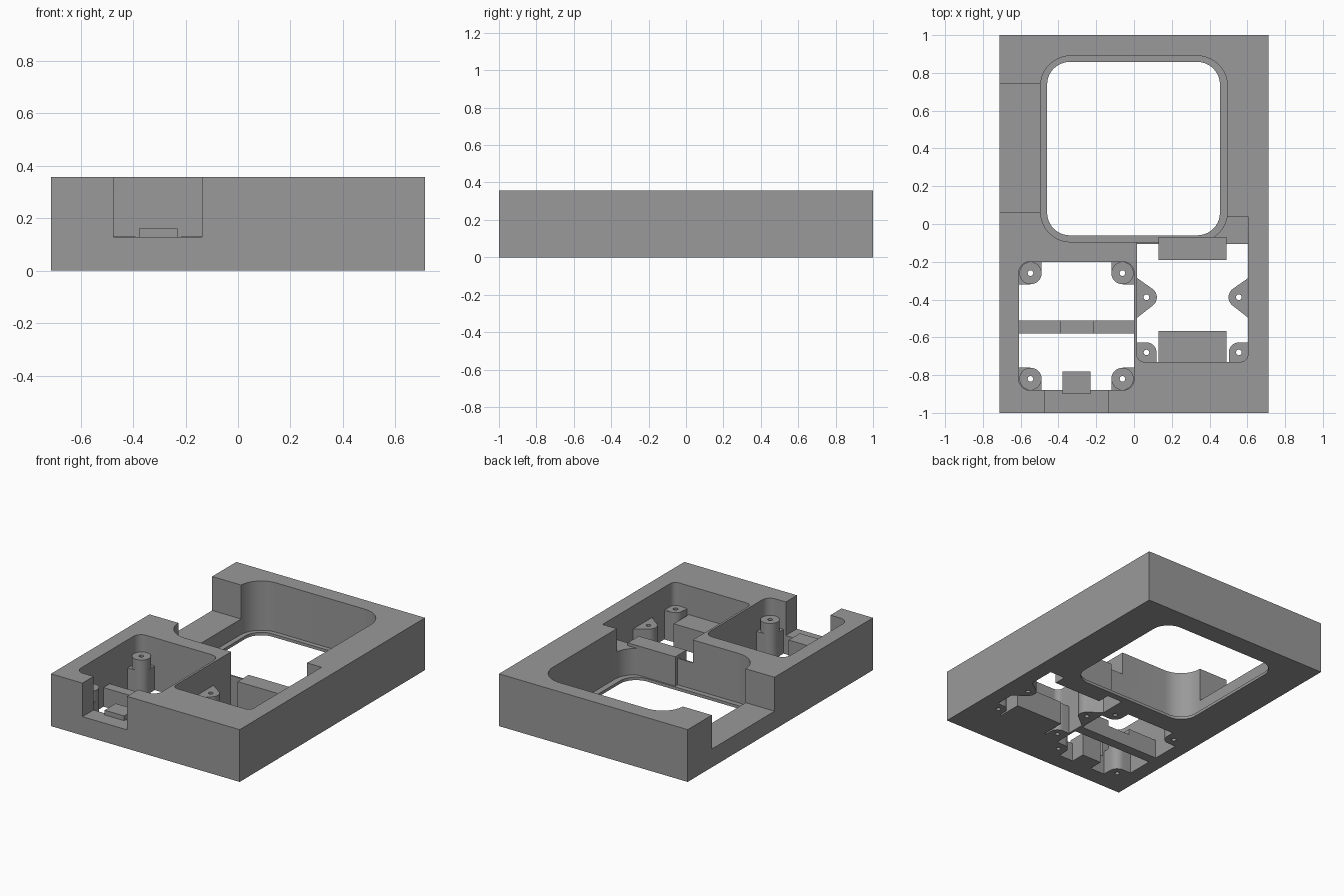
import bpy, bmesh, math

if "Cube" in bpy.data.objects:
    bpy.data.objects.remove(bpy.data.objects["Cube"])

grey = bpy.data.materials.new("plain grey")
grey.diffuse_color = (0.32, 0.32, 0.32, 1)
grey.use_nodes = True
grey.node_tree.nodes["Principled BSDF"].inputs["Base Color"].default_value = grey.diffuse_color


def prism(name, pts, z0, z1):
    """Extrude a counter-clockwise outline from z0 to z1."""
    bm = bmesh.new()
    face = bm.faces.new([bm.verts.new((x, y, z0)) for x, y in pts])
    ext = bmesh.ops.extrude_face_region(bm, geom=[face])
    for v in ext["geom"]:
        if isinstance(v, bmesh.types.BMVert):
            v.co.z = z1
    bmesh.ops.recalc_face_normals(bm, faces=bm.faces)
    me = bpy.data.meshes.new(name)
    bm.to_mesh(me)
    bm.free()
    me.materials.append(grey)
    ob = bpy.data.objects.new(name, me)
    bpy.context.collection.objects.link(ob)
    return ob


def rect(x0, x1, y0, y1, r=0, n=10):
    """Rectangle outline with rounded corners."""
    if r == 0:
        return [(x0, y0), (x1, y0), (x1, y1), (x0, y1)]
    pts = []
    for i, (cx, cy) in enumerate([(x1 - r, y1 - r), (x0 + r, y1 - r),
                                  (x0 + r, y0 + r), (x1 - r, y0 + r)]):
        for k in range(n + 1):
            a = (i + k / n) * math.pi / 2
            pts.append((cx + r * math.cos(a), cy + r * math.sin(a)))
    return pts


def circle(cx, cy, r, n=32):
    return [(cx + r * math.cos(2 * math.pi * k / n),
             cy + r * math.sin(2 * math.pi * k / n)) for k in range(n)]


def boolean(target, tool, op):
    m = target.modifiers.new(op, "BOOLEAN")
    m.object, m.operation, m.solver = tool, op, "EXACT"
    bpy.context.view_layer.objects.active = target
    bpy.ops.object.modifier_apply(modifier=m.name)
    bpy.data.objects.remove(tool)


def cut(pts, z0, z1=0.5):
    boolean(body, prism("cutter", pts, z0, z1), "DIFFERENCE")


def add(pts, z1):
    boolean(body, prism("insert", pts, 0, z1), "UNION")


# case block
body = prism("case_body", rect(-0.713, 0.713, -1, 1), 0, 0.357)

# large window with a thin lip at the bottom
cut(rect(-0.495, 0.495, -0.095, 0.89, 0.16), 0.02)
cut(rect(-0.46, 0.455, -0.06, 0.858, 0.12), -0.1)

# left and right component bays, open underneath
cut(rect(-0.61, 0.0, -0.88, -0.2, 0.058), -0.1)
cut(rect(0.015, 0.603, -0.73, 0.04, 0.04), 0.2)
cut(rect(0.015, 0.603, -0.73, -0.105, 0.04), -0.1)
cut(rect(0.015, 0.603, -0.2, 0.04), 0.2)
cut(rect(0.015, 0.603, -0.3, -0.105), -0.1)

# side and front openings in the walls
cut(rect(-0.8, -0.4, 0.063, 0.74), 0.125)
cut(rect(-0.475, -0.138, -1.1, -0.84), 0.128)

# cross bridge with a lower middle, and the support blocks
add(rect(-0.62, -0.39, -0.58, -0.512), 0.13)
add(rect(-0.40, -0.21, -0.58, -0.512), 0.09)
add(rect(-0.217, 0.005, -0.58, -0.512), 0.13)
add(rect(-0.378, -0.23, -0.9, -0.78), 0.16)
add(rect(0.13, 0.49, -0.19, -0.07), 0.22)
add(rect(0.13, 0.49, -0.74, -0.567), 0.16)


def corner_post(cx, cy, sx, sy, r, top, step):
    """Round post with square fills toward the walls on sides sx, sy."""
    for ax, ay in ((sx, -sy), (-sx, sy), (sx, sy)):
        x0, x1 = sorted((cx, cx + ax * (r + (0.004 if ax == sx else 0))))
        y0, y1 = sorted((cy, cy + ay * (r + (0.004 if ay == sy else 0))))
        add(rect(x0, x1, y0, y1), step)
    add(circle(cx, cy, r), top)


# screw posts in the left bay
holes = []
for cx, sx in ((-0.548, -1), (-0.061, 1)):
    for cy, sy in ((-0.26, 1), (-0.82, -1)):
        corner_post(cx, cy, sx, sy, 0.059, 0.24, 0.165)
        holes.append((cx, cy))

# screw posts and wall brackets in the right bay
for cx, sx in ((0.066, -1), (0.555, 1)):
    corner_post(cx, -0.68, sx, -1, 0.053, 0.2, 0.198)
    wall = cx + sx * 0.054
    arc = [(cx - sx * 0.055 * math.cos(a), -0.388 + 0.055 * math.sin(a))
           for a in [math.radians(-55 + 11 * k) for k in range(11)]]
    add([(wall, -0.5)] + arc + [(wall, -0.283)], 0.2)
    holes += [(cx, -0.68), (cx, -0.388)]

# screw holes
for cx, cy in holes:
    cut(circle(cx, cy, 0.015, 16), -0.1)

bpy.context.view_layer.objects.active = body
body.select_set(True)
bpy.ops.object.shade_smooth_by_angle(angle=math.radians(30))
